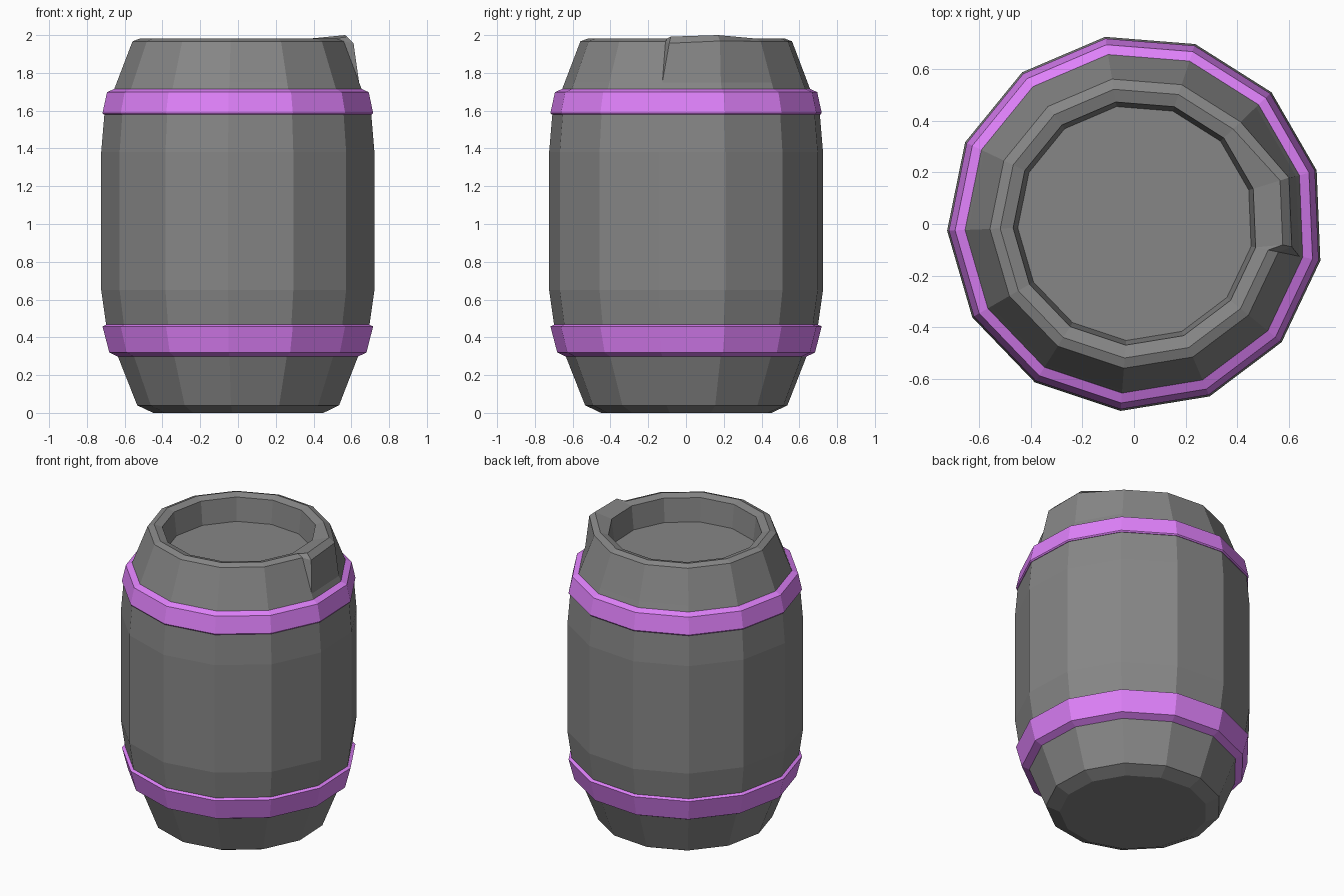
import bpy, bmesh, math

if "Cube" in bpy.data.objects:
    bpy.data.objects.remove(bpy.data.objects["Cube"])

SIDES = 13
STEP = 2 * math.pi / SIDES
START = math.radians(-11.5)   # edge of the lifted stave
OFFSET = (0.006, 0.004)       # centres the odd-sided outline on its bounds
# One extra column on the split edge: columns 0 and 1 are the lifted stave,
# the last column is the undisturbed side of the crack.
ANGLES = [START + i * STEP for i in range(SIDES + 1)]


def paint(name, color):
    mat = bpy.data.materials.new(name)
    mat.diffuse_color = (*color, 1)
    mat.use_nodes = True
    mat.node_tree.nodes["Principled BSDF"].inputs["Base Color"].default_value = mat.diffuse_color
    return mat


def lathe(name, profile, material, closed=False, moves=None):
    """Spin a (radius, z) profile around z; moves shifts single points."""
    bm = bmesh.new()
    rows = []
    for k, (r, z) in enumerate(profile):
        row = []
        for i, a in enumerate(ANGLES):
            dx, dy, dz = (moves or {}).get((k, i), (0, 0, 0))
            row.append(bm.verts.new((r * math.cos(a) + OFFSET[0] + dx,
                                     r * math.sin(a) + OFFSET[1] + dy,
                                     z + dz)))
        rows.append(row)
    n, cols = len(rows), len(ANGLES)
    for k in range(n if closed else n - 1):
        a, b = rows[k], rows[(k + 1) % n]
        for i in range(cols):
            j = (i + 1) % cols
            bm.faces.new((a[i], a[j], b[j], b[i]))
    if not closed:
        bm.faces.new(rows[0][::-1])
        bm.faces.new(rows[-1])
    # Weld the split column wherever it was not displaced
    bmesh.ops.remove_doubles(bm, verts=bm.verts, dist=0.0005)
    bmesh.ops.recalc_face_normals(bm, faces=bm.faces)
    mesh = bpy.data.meshes.new(name)
    bm.to_mesh(mesh)
    bm.free()
    mesh.materials.append(material)
    obj = bpy.data.objects.new(name, mesh)
    bpy.context.collection.objects.link(obj)
    return obj


dark_grey = paint("barrel_grey", (0.24, 0.24, 0.24))
purple = paint("hoop_purple", (0.74, 0.22, 0.96))

# Barrel body: base, bulging staves, rim and recessed lid
body_profile = [
    (0.455, 0.0), (0.54, 0.04), (0.643, 0.30), (0.705, 0.47), (0.731, 0.65),
    (0.731, 1.38), (0.714, 1.58), (0.648, 1.75),
    (0.565, 1.967), (0.525, 1.982), (0.475, 1.967), (0.457, 1.81),
]
# Loose stave: rim points pushed out and up, leaving a crack
loose_stave = {
    (8, 0): (0.052, 0.020, -0.010), (8, 1): (0.052, 0.018, 0.002),
    (9, 0): (0.056, 0.020, 0.010), (9, 1): (0.056, 0.018, 0.018),
}
lathe("barrel_body", body_profile, dark_grey, moves=loose_stave)

# Painted hoops
lathe("upper_hoop", [(0.64, 1.58), (0.718, 1.58), (0.724, 1.588),
                     (0.700, 1.698), (0.660, 1.716), (0.62, 1.716)],
      purple, closed=True)
lathe("lower_hoop", [(0.60, 0.298), (0.642, 0.298), (0.688, 0.32),
                     (0.724, 0.458), (0.690, 0.473), (0.62, 0.473)],
      purple, closed=True)
